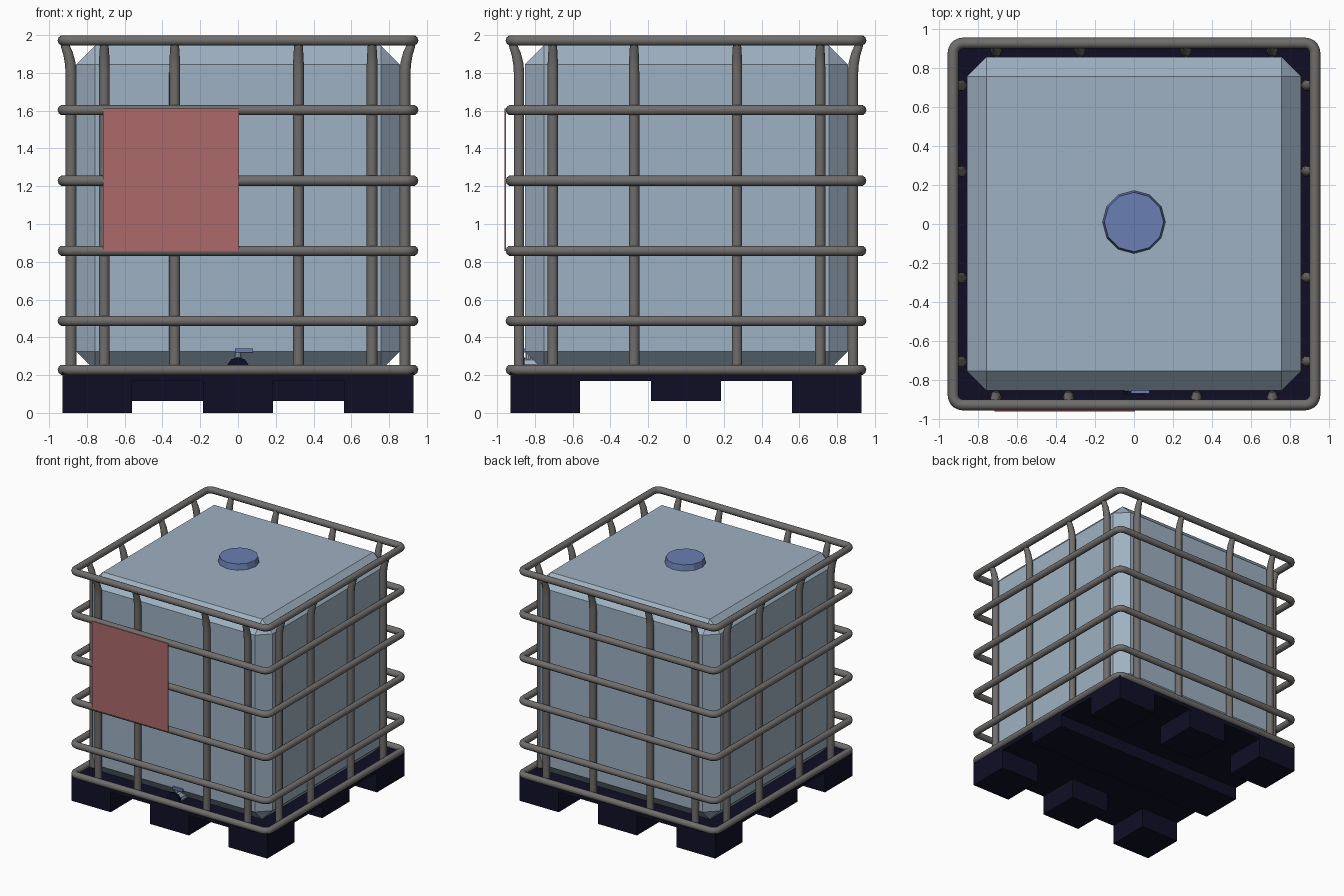
import bpy, bmesh, math
from mathutils import Matrix

if "Cube" in bpy.data.objects:
    bpy.data.objects.remove(bpy.data.objects["Cube"])


def material(name, rgb):
    lin = [(c / 255 / 12.92) if c < 10 else ((c / 255 + 0.055) / 1.055) ** 2.4 for c in rgb]
    m = bpy.data.materials.new(name)
    m.diffuse_color = (*lin, 1)
    m.use_nodes = True
    m.node_tree.nodes["Principled BSDF"].inputs["Base Color"].default_value = m.diffuse_color
    return m


TANK = material("pale_blue_plastic", (158, 177, 194))
METAL = material("grey_steel", (112, 110, 108))
DARK = material("dark_navy_plastic", (16, 15, 38))
BLUE = material("blue_plastic", (106, 126, 178))
RED = material("red_label", (174, 106, 106))


def finish(name, bm, mat):
    me = bpy.data.meshes.new(name)
    bm.to_mesh(me)
    bm.free()
    me.materials.append(mat)
    ob = bpy.data.objects.new(name, me)
    bpy.context.collection.objects.link(ob)
    return ob


def box(name, x0, x1, y0, y1, z0, z1, mat, chamfer=0):
    bm = bmesh.new()
    bmesh.ops.create_cube(bm, size=1)
    for v in bm.verts:
        v.co = ((x0 + x1) / 2 + v.co.x * (x1 - x0),
                (y0 + y1) / 2 + v.co.y * (y1 - y0),
                (z0 + z1) / 2 + v.co.z * (z1 - z0))
    if chamfer:
        bmesh.ops.bevel(bm, geom=bm.edges[:], offset=chamfer, segments=1, affect='EDGES')
    return finish(name, bm, mat)


def cone(name, loc, r1, r2, depth, sides, mat, along_y=False):
    bm = bmesh.new()
    rot = Matrix.Rotation(math.pi / 2, 4, 'X') if along_y else Matrix()
    bmesh.ops.create_cone(bm, cap_ends=True, segments=sides, radius1=r1, radius2=r2,
                          depth=depth, matrix=Matrix.Translation(loc) @ rot)
    return finish(name, bm, mat)


def tube(name, points, radius, cyclic=False, radii=None):
    cu = bpy.data.curves.new(name, 'CURVE')
    cu.dimensions = '3D'
    cu.bevel_depth = radius
    cu.bevel_resolution = 3
    cu.use_fill_caps = not cyclic
    sp = cu.splines.new('POLY')
    sp.points.add(len(points) - 1)
    for i, p in enumerate(points):
        sp.points[i].co = (*p, 1)
        sp.points[i].radius = radii[i] if radii else 1
    sp.use_cyclic_u = cyclic
    cu.materials.append(METAL)
    ob = bpy.data.objects.new(name, cu)
    bpy.context.collection.objects.link(ob)
    bpy.ops.object.select_all(action='DESELECT')
    ob.select_set(True)
    bpy.context.view_layer.objects.active = ob
    bpy.ops.object.convert(target='MESH')
    bpy.ops.object.shade_smooth_by_angle(angle=math.radians(50))


# Tank with chamfered edges, and its lid
box("tank", -0.857, 0.857, -0.853, 0.857, 0.225, 1.945, TANK, 0.1)
cone("lid", (0, 0.01, 1.965), 0.163, 0.152, 0.06, 12, BLUE)

# Pallet: deck, six feet, middle beam
box("pallet_deck", -0.93, 0.93, -0.93, 0.93, 0.17, 0.222, DARK)
for row, (y0, y1) in (("front", (-0.93, -0.56)), ("back", (0.56, 0.93))):
    for x0, x1 in ((-0.93, -0.56), (-0.185, 0.185), (0.56, 0.93)):
        box(row + "_foot", x0, x1, y0, y1, 0, 0.19, DARK)
box("pallet_beam", -0.93, 0.93, -0.185, 0.185, 0.063, 0.19, DARK)

# Horizontal cage rails with rounded corners
R, C = 0.927, 0.05
ring = []
for k in range(4):
    a0 = k * math.pi / 2
    cx = (R - C) * (1 if k in (0, 3) else -1)
    cy = (R - C) * (1 if k in (0, 1) else -1)
    for i in range(6):
        a = a0 + i / 5 * math.pi / 2
        ring.append((cx + C * math.cos(a), cy + C * math.sin(a)))
for z in (0.228, 0.487, 0.858, 1.229, 1.603, 1.972):
    tube("cage_rail", [(x, y, z) for x, y in ring], 0.028, cyclic=True)

# Upright cage posts, bent outward and narrowed at the top
profile = ((0.884, 0.215), (0.884, 1.80), (0.888, 1.85), (0.899, 1.90), (0.914, 1.94), (0.922, 1.97))
taper = (1, 1, 0.98, 0.9, 0.8, 0.72)
for u in (-0.708, -0.335, 0.32, 0.71):
    tube("front_post", [(u, -d, z) for d, z in profile], 0.029, radii=taper)
for u in (-0.708, -0.278, 0.265, 0.708):
    tube("back_post", [(u, d, z) for d, z in profile], 0.029, radii=taper)
for u in (-0.705, -0.275, 0.27, 0.71):
    for s in (-1, 1):
        tube("side_post", [(s * d, u, z) for d, z in profile], 0.029, radii=taper)

# Label plate on the front
box("label_plate", -0.715, 0.005, -0.961, -0.954, 0.857, 1.612, RED)

# Outlet valve: spout, dark cap, stem and handle
cone("valve_spout", (0, -0.80, 0.24), 0.05, 0.05, 0.12, 10, TANK, True)
cone("valve_cap", (0, -0.865, 0.235), 0.06, 0.06, 0.02, 10, DARK, True)
cone("valve_stem", (0, -0.835, 0.30), 0.015, 0.015, 0.06, 8, TANK)
box("valve_handle", -0.015, 0.08, -0.868, -0.82, 0.32, 0.342, BLUE)
